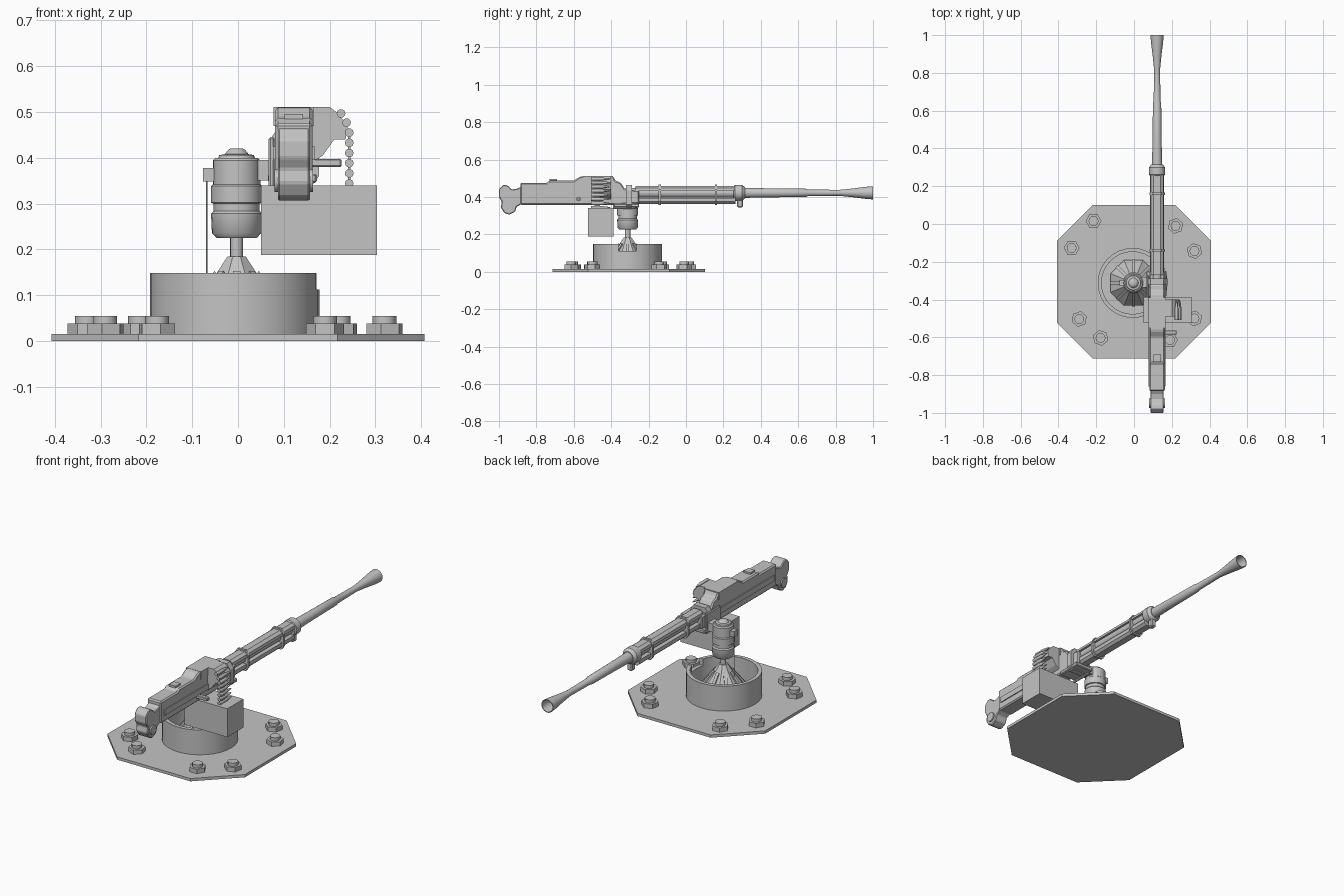
import bpy, bmesh, math
from mathutils import Matrix, Vector

cube = bpy.data.objects.get("Cube")
if cube:
    bpy.data.objects.remove(cube, do_unlink=True)

steel = bpy.data.materials.new("plain_grey_metal")
steel.use_nodes = True
grey = (0.55, 0.55, 0.55, 1)
steel.diffuse_color = grey
steel.node_tree.nodes["Principled BSDF"].inputs["Base Color"].default_value = grey

GUN_X = 0.122
POST = Vector((-0.003, -0.312, 0))


def finish(name, bm, smooth=False, bevel=0):
    bmesh.ops.recalc_face_normals(bm, faces=bm.faces)
    mesh = bpy.data.meshes.new(name)
    bm.to_mesh(mesh)
    bm.free()
    mesh.materials.append(steel)
    ob = bpy.data.objects.new(name, mesh)
    bpy.context.collection.objects.link(ob)
    if bevel:
        mod = ob.modifiers.new("edge_bevel", "BEVEL")
        mod.width = bevel
        mod.segments = 1
        mod.limit_method = "ANGLE"
    if smooth:
        for other in bpy.context.selected_objects:
            other.select_set(False)
        bpy.context.view_layer.objects.active = ob
        ob.select_set(True)
        bpy.ops.object.shade_smooth_by_angle(angle=math.radians(40))
    return ob


def prism(name, outline, low, high, axis, bevel=0):
    """Extrude an outline along an axis; outline uses the other two axes in order."""
    bm = bmesh.new()
    rings = []
    for level in (low, high):
        ring = []
        for point in outline:
            co = list(point)
            co.insert("xyz".index(axis), level)
            ring.append(bm.verts.new(co))
        bm.faces.new(ring)
        rings.append(ring)
    n = len(outline)
    for i in range(n):
        j = (i + 1) % n
        bm.faces.new((rings[0][i], rings[0][j], rings[1][j], rings[1][i]))
    return finish(name, bm, bevel=bevel)


def box(name, x, y, z, bevel=0):
    outline = [(x[0], y[0]), (x[1], y[0]), (x[1], y[1]), (x[0], y[1])]
    return prism(name, outline, z[0], z[1], "z", bevel)


def lathe(name, profile, centre, axis="z", sides=24, loop=False, smooth=True, turn=0):
    """Revolve (radius, height) pairs about an axis through the centre."""
    bm = bmesh.new()
    rings = []
    for radius, height in profile:
        ring = []
        for i in range(sides):
            a = math.tau * (i + turn) / sides
            u, v = radius * math.cos(a), radius * math.sin(a)
            co = (u, v, height) if axis == "z" else (u, height, v)
            ring.append(bm.verts.new(Vector(centre) + Vector(co)))
        rings.append(ring)
    pairs = list(zip(rings, rings[1:]))
    if loop:
        pairs.append((rings[-1], rings[0]))
    else:
        bm.faces.new(rings[0])
        bm.faces.new(rings[-1])
    for a, b in pairs:
        for i in range(sides):
            j = (i + 1) % sides
            bm.faces.new((a[i], a[j], b[j], b[i]))
    return finish(name, bm, smooth)


# Base plate with cut corners
half, edge, mid = 0.407, 0.217, -0.306
corners = [(edge, half), (half, edge), (half, -edge), (edge, -half),
           (-edge, -half), (-half, -edge), (-half, edge), (-edge, half)]
prism("base_plate", [(x, y + mid) for x, y in corners], 0, 0.015, "z")

# Anchor bolts
bolts = [(-0.214, 0.016), (0.22, -0.01), (0.32, -0.143), (-0.33, -0.127),
         (-0.29, -0.503), (-0.177, -0.603), (0.19, -0.614), (0.32, -0.5)]
for i, (x, y) in enumerate(bolts):
    lathe(f"bolt_nut_{i}", [(0.042, 0.015), (0.042, 0.038)], (x, y, 0),
          sides=6, smooth=False, turn=i / 3)
    lathe(f"bolt_head_{i}", [(0.026, 0.037), (0.026, 0.055)], (x, y, 0), sides=12)

# Open drum with a notch on one side
drum = lathe("drum_wall", [(0.185, 0.012), (0.185, 0.148), (0.165, 0.148), (0.165, 0.012)],
             (-0.007, POST.y, 0), sides=32, loop=True)
cutter = box("drum_notch_cutter", (0.1, 0.3), (-0.36, -0.265), (0.112, 0.2))
cutter.hide_render = True
cut = drum.modifiers.new("notch", "BOOLEAN")
cut.operation = "DIFFERENCE"
cut.object = cutter
bpy.context.view_layer.objects.active = drum
bpy.ops.object.modifier_apply(modifier=cut.name)
bpy.data.objects.remove(cutter, do_unlink=True)

# Pedestal cone with ribs, and the post
lathe("pedestal_cone", [(0.13, 0.014), (0.13, 0.045), (0.046, 0.15), (0.022, 0.184)],
      POST, sides=8, smooth=False, turn=0.5)
for i in range(8):
    rib = prism(f"cone_rib_{i}", [(0.118, 0.045), (0.125, 0.056), (0.048, 0.153), (0.04, 0.14)],
                -0.008, 0.008, "y")
    rib.data.transform(Matrix.Translation(POST) @ Matrix.Rotation(math.tau * i / 8, 4, "Z"))
lathe("post", [(0.014, 0.17), (0.014, 0.24)], POST, sides=16)

# Swivel housing
lathe("swivel_housing",
      [(0.044, 0.225), (0.054, 0.236), (0.056, 0.278), (0.05, 0.284), (0.05, 0.3),
       (0.056, 0.302), (0.056, 0.338), (0.052, 0.342), (0.052, 0.394), (0.046, 0.4),
       (0.04, 0.4), (0.038, 0.406), (0.026, 0.408), (0.018, 0.418), (0.014, 0.42)], POST)
box("side_lug", (-0.076, -0.05), (-0.327, -0.297), (0.348, 0.378))
lathe("hanging_cable", [(0.0015, 0.015), (0.0015, 0.35)], (-0.068, POST.y, 0), sides=6)

# Cradle arm and clamp holding the gun
box("cradle_arm", (0.03, 0.09), (-0.335, -0.28), (0.35, 0.395))
box("cradle_floor", (0.066, 0.172), (-0.385, -0.25), (0.345, 0.365), 0.004)
box("cradle_side", (0.067, 0.08), (-0.39, -0.27), (0.335, 0.445), 0.004)
clamp = [(0.04, 0.34), (0.055, 0.36), (0.055, 0.435), (0.035, 0.465)]
clamp += [(-x, z) for x, z in reversed(clamp)]
prism("gun_clamp", [(GUN_X + x, z) for x, z in clamp], -0.32, -0.288, "y")

# Ammunition box and belt
box("ammunition_box", (0.05, 0.304), (-0.525, -0.387), (0.188, 0.34))
feed = [(0.243, 0.455 - 0.0222 * i) for i in range(6)] + [(0.225, 0.497), (0.237, 0.477)]
for i, (x, z) in enumerate(feed):
    lathe(f"belt_round_{i}", [(0.0095, -0.507), (0.0095, -0.445), (0.006, -0.437),
                              (0.006, -0.425), (0.001, -0.403)], (x, 0, z), "y", 10)
box("belt_links", (0.24, 0.246), (-0.49, -0.46), (0.33, 0.46))

# Receiver
receiver = [(-0.885, 0.358), (-0.885, 0.476), (-0.74, 0.476), (-0.733, 0.487), (-0.6, 0.487),
            (-0.565, 0.51), (-0.39, 0.51), (-0.375, 0.485), (-0.35, 0.478), (-0.325, 0.44),
            (-0.25, 0.435), (-0.25, 0.365), (-0.38, 0.358)]
prism("receiver", receiver, GUN_X - 0.041, GUN_X + 0.041, "x", 0.008)
for side in (-1, 1):
    x = GUN_X + side * 0.041
    box(f"side_rail_{side}", (x - 0.005, x + 0.005), (-0.86, -0.4), (0.395, 0.425))
box("top_cover", (GUN_X - 0.044, GUN_X + 0.044), (-0.55, -0.39), (0.47, 0.511))
box("rear_sight", (GUN_X - 0.02, GUN_X + 0.02), (-0.73, -0.69), (0.48, 0.496))

# Feed cover, charging handle
feed_cover = [(0.155, 0.385), (0.185, 0.405), (0.21, 0.44), (0.235, 0.44), (0.24, 0.47),
              (0.215, 0.5), (0.2, 0.511), (0.155, 0.511)]
prism("feed_cover", feed_cover, -0.49, -0.4, "y")
box("charging_handle", (0.155, 0.226), (-0.585, -0.563), (0.38, 0.398), 0.003)

# Curled butt with its side disc
butt = [(-0.875, 0.365), (-0.905, 0.348), (-0.915, 0.32), (-0.945, 0.305), (-0.972, 0.315),
        (-0.99, 0.345), (-0.985, 0.375), (-1, 0.4), (-1, 0.44), (-0.977, 0.465),
        (-0.955, 0.462), (-0.93, 0.44), (-0.9, 0.445), (-0.875, 0.46)]
prism("butt", butt, GUN_X - 0.035, GUN_X + 0.035, "x", 0.004)
disc = lathe("butt_disc", [(0.025, -0.042), (0.025, 0.042)], (0, 0, 0))
disc.data.transform(Matrix.Translation((GUN_X, -0.948, 0.35)) @ Matrix.Rotation(math.pi / 2, 4, "Y"))

# Slotted jacket: upper shroud, inner barrel, lower tube
shroud = [(0.036, 0.432), (0.033, 0.447), (0.018, 0.458)]
tube = [(0.031, 0.395), (0.031, 0.375), (0.018, 0.363)]
for name, shape in (("upper_shroud", shroud), ("lower_tube", tube)):
    outline = shape + [(-x, z) for x, z in reversed(shape)]
    prism(name, [(GUN_X + x, z) for x, z in outline], -0.27, 0.265, "y")
axis = (GUN_X, 0, 0.422)
lathe("inner_barrel", [(0.026, -0.3), (0.026, 0.27)], axis, "y", 16)
for y in (-0.14, 0.16):
    band = [(0.025, 0.356), (0.04, 0.375), (0.041, 0.44), (0.022, 0.466)]
    band += [(-x, z) for x, z in reversed(band)]
    prism("jacket_band", [(GUN_X + x, z) for x, z in band], y - 0.006, y + 0.006, "y")

# Front collar with a lug beneath
lathe("front_collar", [(0.036, 0.255), (0.043, 0.262), (0.043, 0.3), (0.03, 0.315)], axis, "y")
box("collar_lug", (GUN_X - 0.015, GUN_X + 0.015), (0.272, 0.305), (0.345, 0.39), 0.005)

# Barrel with flared hollow muzzle
lathe("barrel", [(0.027, 0.3), (0.024, 0.45), (0.022, 0.64), (0.018, 0.65), (0.016, 0.82),
                 (0.023, 0.89), (0.032, 0.96), (0.035, 1), (0.031, 1), (0.027, 0.95),
                 (0.012, 0.86)], axis, "y")
